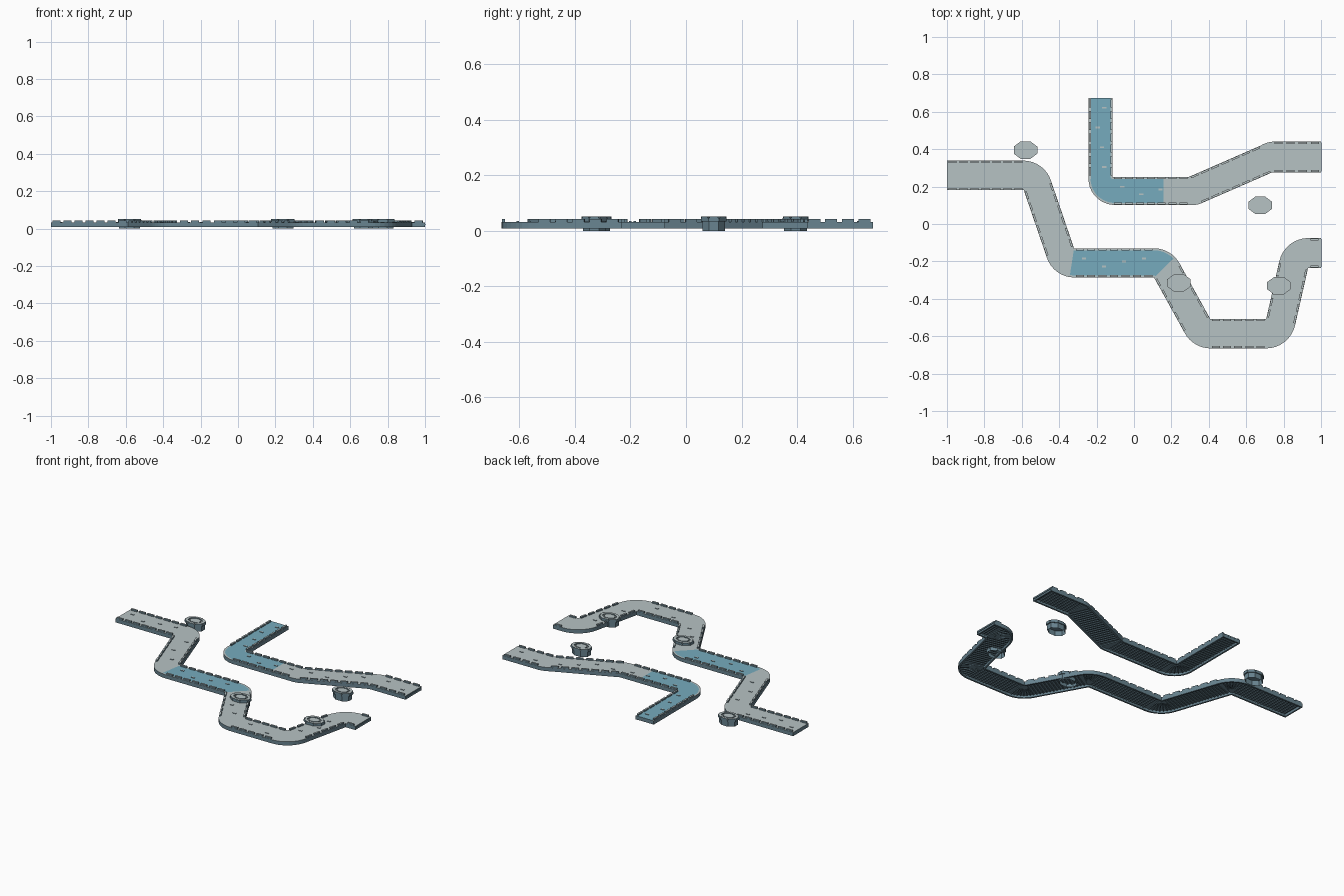
import bpy, bmesh
from math import pi, cos, sin, ceil
from mathutils import Vector, Matrix

cube = bpy.data.objects.get("Cube")
if cube:
    bpy.data.objects.remove(cube)

Z_LOW, Z_UNDER, Z_TOP, Z_MERLON = 0.008, 0.024, 0.032, 0.042
RIM = 0.011
BEND_STEPS, STRAIGHT_STEPS = 8, 6


def material(name, rgb):
    m = bpy.data.materials.new(name)
    m.use_nodes = True
    m.diffuse_color = (*rgb, 1)
    m.node_tree.nodes["Principled BSDF"].inputs["Base Color"].default_value = (*rgb, 1)
    return m


MATS = [material("slate_sides", (0.14, 0.23, 0.28)),
        material("pale_stone", (0.47, 0.54, 0.55)),
        material("water_blue", (0.18, 0.41, 0.51))]


def finish(bm, name):
    # upward faces are pale, everything else slate, blue faces stay blue
    bmesh.ops.recalc_face_normals(bm, faces=bm.faces[:])
    bm.normal_update()
    for f in bm.faces:
        if f.material_index != 2:
            f.material_index = 1 if f.normal.z > 0.5 and f.calc_center_median().z > Z_UNDER + 0.002 else 0
    mesh = bpy.data.meshes.new(name)
    bm.to_mesh(mesh)
    bm.free()
    for m in MATS:
        mesh.materials.append(m)
    obj = bpy.data.objects.new(name, mesh)
    bpy.context.collection.objects.link(obj)
    return obj


def block(bm, centre, along, length, width, z0, z1):
    a = along.normalized()
    frame = Matrix(((a.x * length, -a.y * width, 0, centre.x),
                    (a.y * length, a.x * width, 0, centre.y),
                    (0, 0, z1 - z0, (z0 + z1) / 2),
                    (0, 0, 0, 1)))
    bmesh.ops.create_cube(bm, size=1, matrix=frame)


def left_of(d):
    return Vector((-d.y, d.x))


def inner_corner(p, d1, w1, d2, w2, side):
    # meeting point of the two inside edges of a bend
    a, b = p + left_of(d1) * side * w1, p + left_of(d2) * side * w2
    t = (b - a).cross(d2) / d1.cross(d2)
    return a + d1 * t


def make_stations(points, halves):
    """Return straight runs and a list of (parameter, left, right) sections."""
    pts = [Vector(p) for p in points]
    dirs = [(b - a).normalized() for a, b in zip(pts, pts[1:])]
    last = len(dirs) - 1
    bends = []
    for i in range(last):
        side = 1 if dirs[i].cross(dirs[i + 1]) > 0 else -1
        bends.append((side, inner_corner(pts[i + 1], dirs[i], halves[i],
                                         dirs[i + 1], halves[i + 1], side)))
    stations, runs = [], []
    for i, d in enumerate(dirs):
        n, h = left_of(d), halves[i]
        t0 = (bends[i - 1][1] - pts[i]).dot(d) if i else 0
        t1 = (bends[i][1] - pts[i]).dot(d) if i < last else (pts[i + 1] - pts[i]).length
        runs.append((pts[i] + d * t0, pts[i] + d * t1, d, h))
        for k in range(STRAIGHT_STEPS + 1):
            f = k / STRAIGHT_STEPS
            c = pts[i] + d * (t0 + (t1 - t0) * f)
            stations.append((2 * i + f, c + n * h, c - n * h))
        if i < last:
            side, pivot = bends[i]
            turn = d.angle_signed(dirs[i + 1])
            for k in range(1, BEND_STEPS):
                f = k / BEND_STEPS
                w = 2 * (h + (halves[i + 1] - h) * f)
                spoke = n * -side * w
                spoke.rotate(Matrix.Rotation(-turn * f, 2))
                outer = pivot + spoke
                pair = (pivot, outer) if side > 0 else (outer, pivot)
                stations.append((2 * i + 1 + f, *pair))
    return runs, stations


def road(prefix, points, halves, blue):
    runs, stations = make_stations(points, halves)

    # hollow deck with skirt walls
    bm = bmesh.new()
    rings = []
    for s, l, r in stations:
        inset = (r - l).normalized() * RIM
        li, ri = l + inset, r - inset
        section = ((l, Z_LOW), (l, Z_TOP), (li, Z_TOP), (ri, Z_TOP), (r, Z_TOP), (r, Z_LOW),
                   (ri, Z_LOW), (ri, Z_UNDER), (li, Z_UNDER), (li, Z_LOW))
        rings.append([bm.verts.new((p.x, p.y, z)) for p, z in section])
    for (s0, _, _), (s1, _, _), a, b in zip(stations, stations[1:], rings, rings[1:]):
        middle = (s0 + s1) / 2
        for k in range(len(a)):
            j = (k + 1) % len(a)
            f = bm.faces.new((a[k], a[j], b[j], b[k]))
            if k == 2 and blue[0] < middle < blue[1]:
                f.material_index = 2
    bm.faces.new(rings[0])
    bm.faces.new(rings[-1])
    bmesh.ops.remove_doubles(bm, verts=bm.verts[:], dist=1e-5)
    finish(bm, prefix + "_deck")

    # ribs below the deck, fanned in the bends, and closed ends
    bm = bmesh.new()
    for a, b, d, h in runs:
        count = ceil((b - a).length / 0.022)
        for k in range(1, count):
            block(bm, a.lerp(b, k / count), d, 0.007, 2 * h - RIM, 0.019, Z_UNDER + 0.001)
    for s, l, r in stations:
        if int(s) % 2:
            block(bm, (l + r) / 2, left_of(r - l), 0.007, (r - l).length - RIM, 0.019, Z_UNDER + 0.001)
    for c, d, h in ((runs[0][0], runs[0][2], runs[0][3]), (runs[-1][1], -runs[-1][2], runs[-1][3])):
        block(bm, c + d * 0.005, d, 0.009, 2 * h - RIM, Z_LOW, Z_UNDER + 0.001)
    finish(bm, prefix + "_ribs")

    # merlons along both edges
    bm = bmesh.new()
    for a, b, d, h in runs:
        span = (b - a).length
        count = max(1, int(span / 0.058))
        for side in (-1, 1):
            for k in range(count):
                c = a + d * (span * (k + 0.5) / count) + left_of(d) * side * (h - 0.007)
                block(bm, c, d, 0.043, 0.011, Z_TOP - 0.001, Z_MERLON)
    finish(bm, prefix + "_merlons")

    # small raised paving stones
    bm = bmesh.new()
    for a, b, d, h in runs:
        count = int((b - a).length / 0.1)
        for k in range(count):
            offset = left_of(d) * h * (0.3, -0.25, 0.1)[k % 3]
            block(bm, a.lerp(b, (k + 0.5) / count) + offset, Vector((1, 0)), 0.022, 0.009,
                  Z_TOP - 0.001, Z_TOP + 0.003)
    finish(bm, prefix + "_paving_stones")


def tower(name, x, y):
    bm = bmesh.new()

    def drum(radius, z0, z1, caps=True):
        place = Matrix.Translation((0, 0, (z0 + z1) / 2)) @ Matrix.Rotation(pi / 8, 4, "Z")
        bmesh.ops.create_cone(bm, cap_ends=caps, segments=8, radius1=radius, radius2=radius,
                              depth=z1 - z0, matrix=place)

    drum(0.06, 0, 0.037, caps=False)
    drum(0.068, 0.034, 0.046)
    drum(0.036, 0.045, 0.051)
    for k in range(8):
        out = Vector((cos(k * pi / 4), sin(k * pi / 4)))
        block(bm, out * 0.0525, out, 0.02, 0.042, 0.045, 0.052)
    bmesh.ops.scale(bm, vec=(1, 0.74, 1), verts=bm.verts[:])
    finish(bm, name).location = (x, y, 0)


road("long_road",
     [(-1, 0.26), (-0.535, 0.26), (-0.375, -0.208), (0.153, -0.208),
      (0.362, -0.586), (0.77, -0.586), (0.868, -0.155), (1, -0.155)],
     [0.079, 0.077, 0.078, 0.078, 0.079, 0.079, 0.08], (3.87, 5.75))
road("short_road",
     [(-0.178, 0.674), (-0.178, 0.177), (0.317, 0.177), (0.732, 0.358), (1, 0.358)],
     [0.064, 0.075, 0.078, 0.082], (0, 2.67))

for label, x, y in (("west", -0.58, 0.395), ("middle", 0.24, -0.315),
                    ("south_east", 0.775, -0.33), ("north_east", 0.675, 0.1)):
    tower(label + "_tower", x, y)
